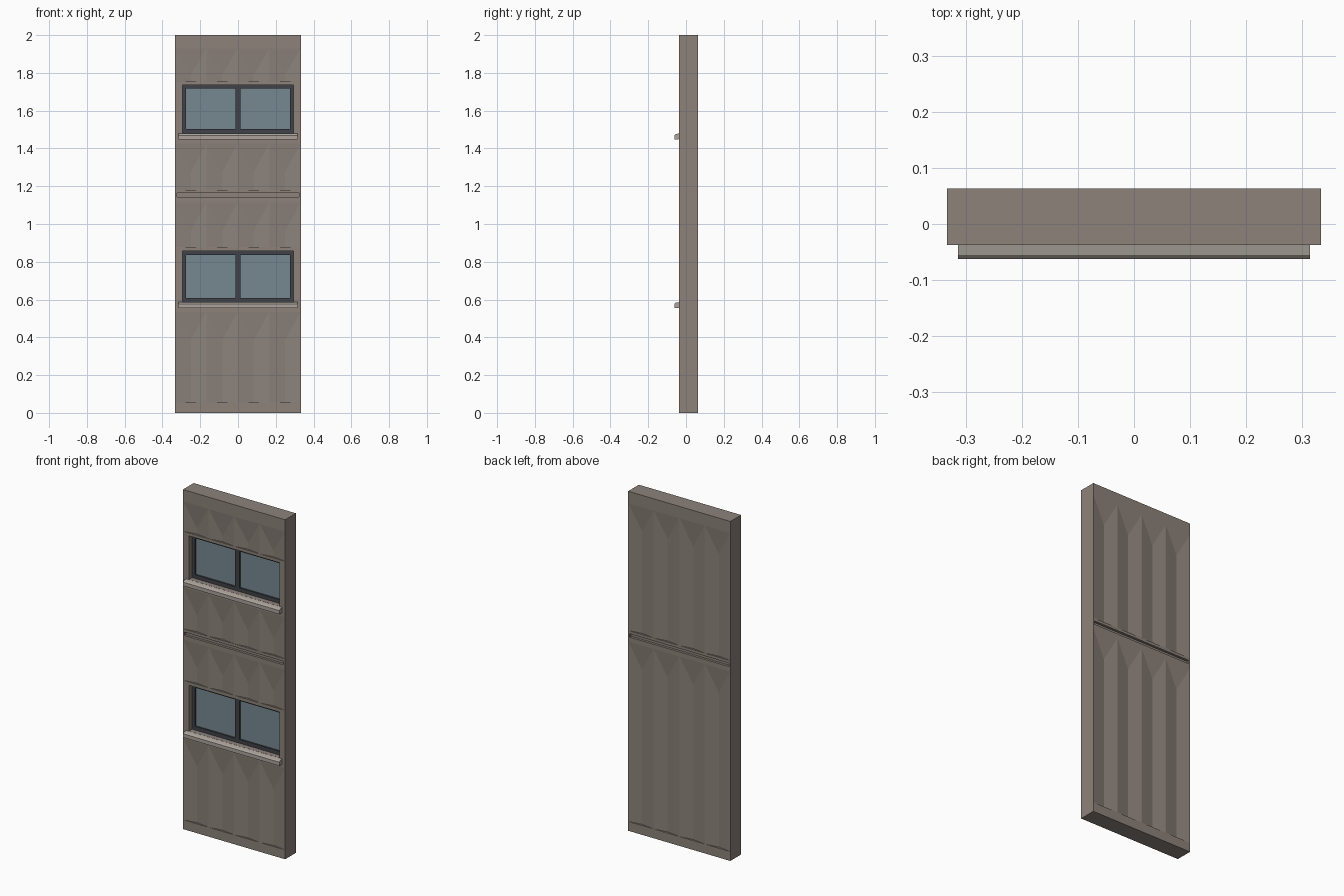
import bpy, bmesh

cube = bpy.data.objects.get("Cube")
if cube:
    bpy.data.objects.remove(cube, do_unlink=True)

HALF_W, FRONT, BACK, TOP = 0.333, -0.037, 0.063, 2.0
PLEATS, DEPTH, TAPER = 4, 0.012, 0.15


def material(name, rgb):
    m = bpy.data.materials.new(name)
    m.use_nodes = True
    m.diffuse_color = (*rgb, 1)
    m.node_tree.nodes["Principled BSDF"].inputs["Base Color"].default_value = (*rgb, 1)
    return m


concrete = material("taupe concrete", (0.262, 0.223, 0.195))
stone = material("pale stone", (0.413, 0.371, 0.332))
metal = material("dark metal", (0.051, 0.054, 0.065))
glazing = material("blue grey glass", (0.181, 0.25, 0.283))


def box(bm, x0, x1, y0, y1, z0, z1):
    v = [bm.verts.new((x, y, z)) for z in (z0, z1)
         for x, y in ((x0, y0), (x1, y0), (x1, y1), (x0, y1))]
    bm.faces.new(v[:4])
    bm.faces.new(v[4:])
    for i in range(4):
        j = (i + 1) % 4
        bm.faces.new((v[i], v[j], v[j + 4], v[i + 4]))


def make(name, bm, mat):
    bmesh.ops.recalc_face_normals(bm, faces=bm.faces)
    mesh = bpy.data.meshes.new(name)
    bm.to_mesh(mesh)
    bm.free()
    mesh.materials.append(mat)
    obj = bpy.data.objects.new(name, mesh)
    bpy.context.collection.objects.link(obj)
    return obj


def groove(bm, x0, x1, z0, z1, face, inward):
    """V-shaped pleat with a flat foot and a tapered head."""
    xc = (x0 + x1) / 2
    out, deep = face - inward * 0.02, face + inward * DEPTH
    corners = ((x0, z0), (x1, z0), (x1, z1), (x0, z1))
    o = [bm.verts.new((x, out, z)) for x, z in corners]
    s = [bm.verts.new((x, face, z)) for x, z in corners]
    foot = bm.verts.new((xc, deep, z0))
    head = bm.verts.new((xc, deep, z1 - min(TAPER, (z1 - z0) * 0.8)))
    bm.faces.new(o)
    for i in range(4):
        j = (i + 1) % 4
        bm.faces.new((o[i], o[j], s[j], s[i]))
    bm.faces.new((s[0], s[1], foot))
    bm.faces.new((s[1], s[2], head, foot))
    bm.faces.new((s[2], s[3], head))
    bm.faces.new((s[3], s[0], foot, head))


def pleats(bm, z0, z1, face, inward):
    step = 2 * HALF_W / PLEATS
    for i in range(PLEATS):
        x = -HALF_W + i * step
        groove(bm, x + 0.001, x + step - 0.001, z0, z1, face, inward)


# Window bands: (top of sill, head of opening)
windows = {"lower": (0.587, 0.857), "upper": (1.48, 1.737)}

# Wall slab
bm = bmesh.new()
box(bm, -HALF_W, HALF_W, FRONT, BACK, 0, TOP)
wall = make("wall_panel", bm, concrete)

# Cutters: pleats, floor joints and window openings
bm = bmesh.new()
for z0, z1 in ((0.055, 0.535), (0.877, 1.115), (1.18, 1.425), (1.755, 1.93)):
    pleats(bm, z0, z1, FRONT, 1)
for z0, z1 in ((0.055, 1.115), (1.18, 1.93)):
    pleats(bm, z0, z1, BACK, -1)
for face in (FRONT, BACK):
    box(bm, -0.324, 0.324, face - 0.014, face + 0.014, 1.143, 1.163)
for z0, z1 in windows.values():
    box(bm, -0.295, 0.295, FRONT - 0.02, 0.03, z0, z1)
cutter = make("wall_cutter", bm, concrete)
cutter.hide_render = True

mod = wall.modifiers.new("cuts", 'BOOLEAN')
mod.operation, mod.solver, mod.object = 'DIFFERENCE', 'EXACT', cutter
bpy.context.view_layer.objects.active = wall
bpy.ops.object.modifier_apply(modifier=mod.name)
bpy.data.objects.remove(cutter, do_unlink=True)

for name, (z0, z1) in windows.items():
    # Frame with a centre mullion
    bm = bmesh.new()
    y0, y1 = -0.007, 0.03
    for s in (-1, 1):
        box(bm, *sorted((s * 0.295, s * 0.275)), y0, y1, z0, z1)
    box(bm, -0.275, 0.275, y0, y1, z0, z0 + 0.022)
    box(bm, -0.275, 0.275, y0, y1, z1 - 0.02, z1)
    box(bm, -0.014, 0.014, y0, y1, z0 + 0.022, z1 - 0.02)
    make(name + "_window_frame", bm, metal)

    # Two panes
    bm = bmesh.new()
    for s in (-1, 1):
        box(bm, *sorted((s * 0.014, s * 0.275)), 0.002, 0.01, z0 + 0.022, z1 - 0.02)
    make(name + "_window_glass", bm, glazing)

    # Projecting sill with a weathered top
    bm = bmesh.new()
    profile = ((-0.034, 0), (-0.055, -0.004), (-0.062, -0.011),
               (-0.062, -0.033), (-0.034, -0.031))
    ends = [[bm.verts.new((x, y, z0 + z)) for y, z in profile] for x in (-0.314, 0.314)]
    for end in ends:
        bm.faces.new(end)
    for i in range(len(profile)):
        j = (i + 1) % len(profile)
        bm.faces.new((ends[0][i], ends[0][j], ends[1][j], ends[1][i]))
    make(name + "_window_sill", bm, stone)
